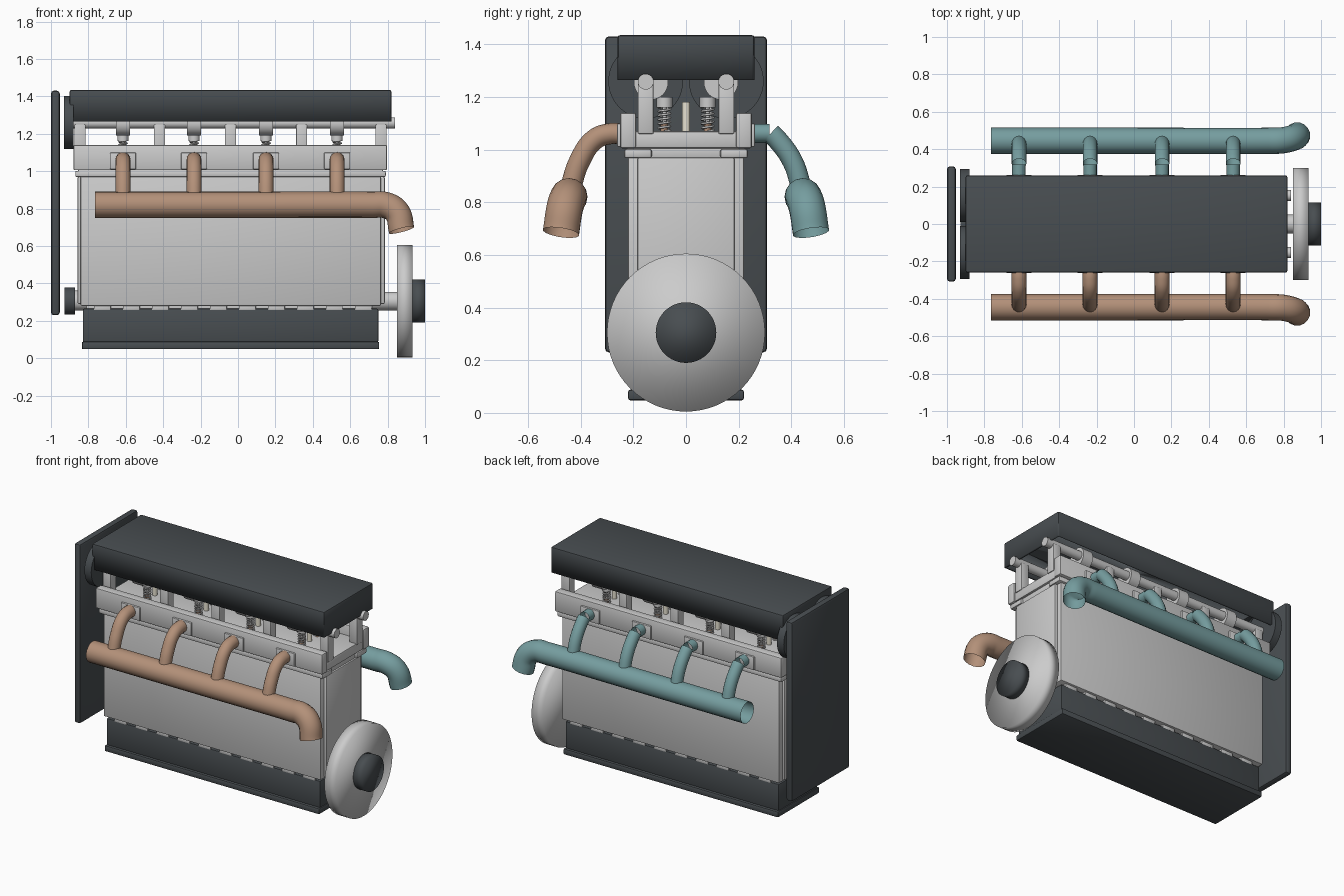
import bpy, bmesh, math
from mathutils import Vector

if "Cube" in bpy.data.objects:
    bpy.data.objects.remove(bpy.data.objects["Cube"])


def mat(name, c):
    m = bpy.data.materials.new(name)
    m.diffuse_color = (*c, 1)
    m.use_nodes = True
    m.node_tree.nodes["Principled BSDF"].inputs["Base Color"].default_value = m.diffuse_color
    return m


DARK = mat("dark_metal", (0.065, 0.075, 0.082))
COPPER = mat("copper", (0.45, 0.28, 0.19))
TEAL = mat("teal", (0.18, 0.34, 0.35))
IVORY = mat("ivory", (0.8, 0.76, 0.64))
CYL_X = [-0.615, -0.235, 0.15, 0.53]


def finish(name, bm, m=None, smooth=True):
    me = bpy.data.meshes.new(name)
    bm.to_mesh(me)
    bm.free()
    ob = bpy.data.objects.new(name, me)
    bpy.context.collection.objects.link(ob)
    if m:
        me.materials.append(m)
    if smooth:
        bpy.ops.object.select_all(action='DESELECT')
        ob.select_set(True)
        bpy.context.view_layer.objects.active = ob
        bpy.ops.object.shade_smooth_by_angle(angle=math.radians(40))
    return ob


def box(name, x, y, z, m=None, bevel=0.008, open_bottom=False):
    bm = bmesh.new()
    bmesh.ops.create_cube(bm, size=1)
    for v in bm.verts:
        v.co = [(a + b) / 2 + c * (b - a) for (a, b), c in zip((x, y, z), v.co)]
    if bevel:
        edges = [e for e in bm.edges if not open_bottom
                 or max(v.co.z for v in e.verts) > z[0] + 1e-4]
        bmesh.ops.bevel(bm, geom=edges, offset=bevel, segments=2,
                        profile=0.5, affect='EDGES')
    if open_bottom:
        low = [f for f in bm.faces if f.normal.z < -0.9]
        bmesh.ops.delete(bm, geom=low, context='FACES')
    ob = finish(name, bm, m)
    if open_bottom:
        s = ob.modifiers.new("wall", 'SOLIDIFY')
        s.thickness, s.offset = 0.015, -1
    return ob


def lathe_x(name, x, y, z, profile, m=None, n=48):
    """Revolve (x offset, radius) points about a line along x."""
    bm = bmesh.new()
    rings = [[bm.verts.new((x + dx, y + r * math.cos(2 * math.pi * i / n),
                            z + r * math.sin(2 * math.pi * i / n)))
              for i in range(n)] for dx, r in profile]
    for a, b in zip(rings, rings[1:]):
        for i in range(n):
            j = (i + 1) % n
            bm.faces.new((a[i], a[j], b[j], b[i]))
    bm.faces.new(rings[0])
    bm.faces.new(rings[-1])
    bmesh.ops.recalc_face_normals(bm, faces=bm.faces)
    return finish(name, bm, m)


def cyl_x(name, x0, x1, y, z, r, m=None, n=32):
    return lathe_x(name, x0, y, z, [(0, r), (x1 - x0, r)], m, n)


def cyl_z(name, x, y, z0, z1, r, m=None):
    bm = bmesh.new()
    bmesh.ops.create_cone(bm, cap_ends=True, segments=24, radius1=r,
                          radius2=r, depth=z1 - z0)
    bmesh.ops.translate(bm, verts=bm.verts, vec=(x, y, (z0 + z1) / 2))
    return finish(name, bm, m)


def tube(name, pts, r, m=None, res=6, kind='BEZIER'):
    """Open-ended round pipe through points."""
    cu = bpy.data.curves.new(name, 'CURVE')
    cu.dimensions = '3D'
    cu.bevel_depth, cu.bevel_resolution, cu.resolution_u = r, res, 10
    sp = cu.splines.new(kind)
    if kind == 'BEZIER':
        sp.bezier_points.add(len(pts) - 1)
        for p, co in zip(sp.bezier_points, pts):
            p.co = co
            p.handle_left_type = p.handle_right_type = 'AUTO'
    else:
        sp.points.add(len(pts) - 1)
        for p, co in zip(sp.points, pts):
            p.co = (*co, 1)
    ob = bpy.data.objects.new(name, cu)
    bpy.context.collection.objects.link(ob)
    if m:
        cu.materials.append(m)
    return ob


# Block, deck and oil pan
box("block", (-0.842, 0.765), (-0.22, 0.22), (0.28, 0.975))
for nm, x in (("front_end_panel", (-0.858, -0.83)), ("rear_end_panel", (0.75, 0.785))):
    box(nm, x, (-0.185, 0.185), (0.29, 0.97))
box("deck_plate", (-0.855, 0.775), (-0.225, 0.225), (0.968, 1.01), bevel=0.004)
for s in (-1, 1):
    y = sorted((s * 0.13, s * 0.235))
    box("deck_rail", (-0.87, 0.79), y, (0.968, 1.002))
box("pan_gasket", (-0.81, 0.72), (-0.18, 0.18), (0.25, 0.29), bevel=0)
for i in range(10):
    x = -0.77 + i * 0.155
    box("pan_rail_tab", (x, x + 0.09), (-0.205, 0.205), (0.258, 0.282), bevel=0.002)
box("oil_pan", (-0.83, 0.75), (-0.205, 0.205), (0.085, 0.265), DARK)
box("oil_pan_base", (-0.835, 0.755), (-0.22, 0.22), (0.048, 0.088), DARK)

# Cylinder head: floor with raised side rails
box("head_floor", (-0.875, 0.79), (-0.24, 0.24), (1.005, 1.07))
for s in (-1, 1):
    box("head_side_rail", (-0.88, 0.797), sorted((s * 0.19, s * 0.25)), (1.005, 1.14))

# Valve cover
box("valve_cover", (-0.9, 0.82), (-0.26, 0.26), (1.265, 1.435), DARK, 0.01, True)

# Camshafts with lobes, towers and sprockets
for s in (-1, 1):
    y = s * 0.153
    cyl_x("camshaft", -0.93, 0.84, y, 1.258, 0.03)
    for x in (-0.845, -0.42, -0.04, 0.34, 0.765):
        box("cam_tower", (x - 0.03, x + 0.03), (y - 0.03, y + 0.03), (1.06, 1.25), bevel=0.005)
    for x in CYL_X:
        cyl_x("cam_lobe", x - 0.037, x + 0.037, y - s * 0.02, 1.255, 0.065)
    cyl_x("cam_sprocket", -0.93, -0.88, y, 1.26, 0.142, DARK, 48)

# Springs, tappets and spark plugs
for x in CYL_X:
    for s in (-1, 1):
        y = s * 0.082
        turns, n = 6, 72
        path = [(x + 0.022 * math.cos(2 * math.pi * turns * i / n),
                 y + 0.022 * math.sin(2 * math.pi * turns * i / n),
                 1.07 + 0.095 * i / n) for i in range(n + 1)]
        tube("valve_spring", path, 0.0045, None, 1, 'POLY')
        cyl_z("valve_stem", x, y, 1.06, 1.17, 0.008)
        cyl_z("valve_guide", x, y, 1.06, 1.10, 0.014, COPPER)
        cyl_z("tappet", x, y, 1.16, 1.20, 0.03)
    cyl_z("spark_plug", x, 0, 1.06, 1.18, 0.016, IVORY)

# Timing cover, crankshaft and flywheel
box("timing_cover", (-1.0, -0.953), (-0.308, 0.308), (0.23, 1.43), DARK, 0.015)
cyl_x("crankshaft", -0.9, 0.95, 0, 0.305, 0.05)
cyl_x("crank_sprocket", -0.927, -0.872, 0, 0.305, 0.072, DARK)
cyl_x("front_bearing", -0.873, -0.84, 0, 0.325, 0.036)
fly = lathe_x("flywheel", 0.85, 0, 0.305, [(0, 0.3), (0.083, 0.3)], n=64)
hub = lathe_x("flywheel_hub", 0.93, 0, 0.305, [(0, 0.115), (0.07, 0.115)], DARK)
for ob in (fly, hub):
    ob.data.shade_smooth()
    for a in [a for a in ob.data.attributes if a.name == "sharp_edge"]:
        ob.data.attributes.remove(a)

# Manifolds: main log with a turned-down outlet, runners and port flanges
for s, nm, m in ((-1, "exhaust", COPPER), (1, "intake", TEAL)):
    tube(nm + "_log", [(-0.765, s * 0.445, 0.82), (0.0, s * 0.445, 0.82),
                       (0.72, s * 0.445, 0.82), (0.79, s * 0.447, 0.818),
                       (0.85, s * 0.46, 0.78), (0.875, s * 0.475, 0.685)], 0.07, m)
    for x in CYL_X:
        box(nm + "_port_flange", (x - 0.07, x + 0.07), sorted((s * 0.24, s * 0.262)),
            (1.01, 1.1), bevel=0.006)
        bend = [(x, s * 0.345, 1.04), (x, s * 0.405, 0.955), (x, s * 0.44, 0.85)]
        if s < 0:
            tube(nm + "_runner", [(x, s * 0.245, 1.06), (x, s * 0.29, 1.06)] + bend, 0.04, m)
        else:
            tube(nm + "_stub", [(x, 0.245, 1.062), (x, 0.318, 1.062)], 0.036, m)
            tube(nm + "_runner", [(x, 0.322, 1.062)] + bend, 0.039, m)
